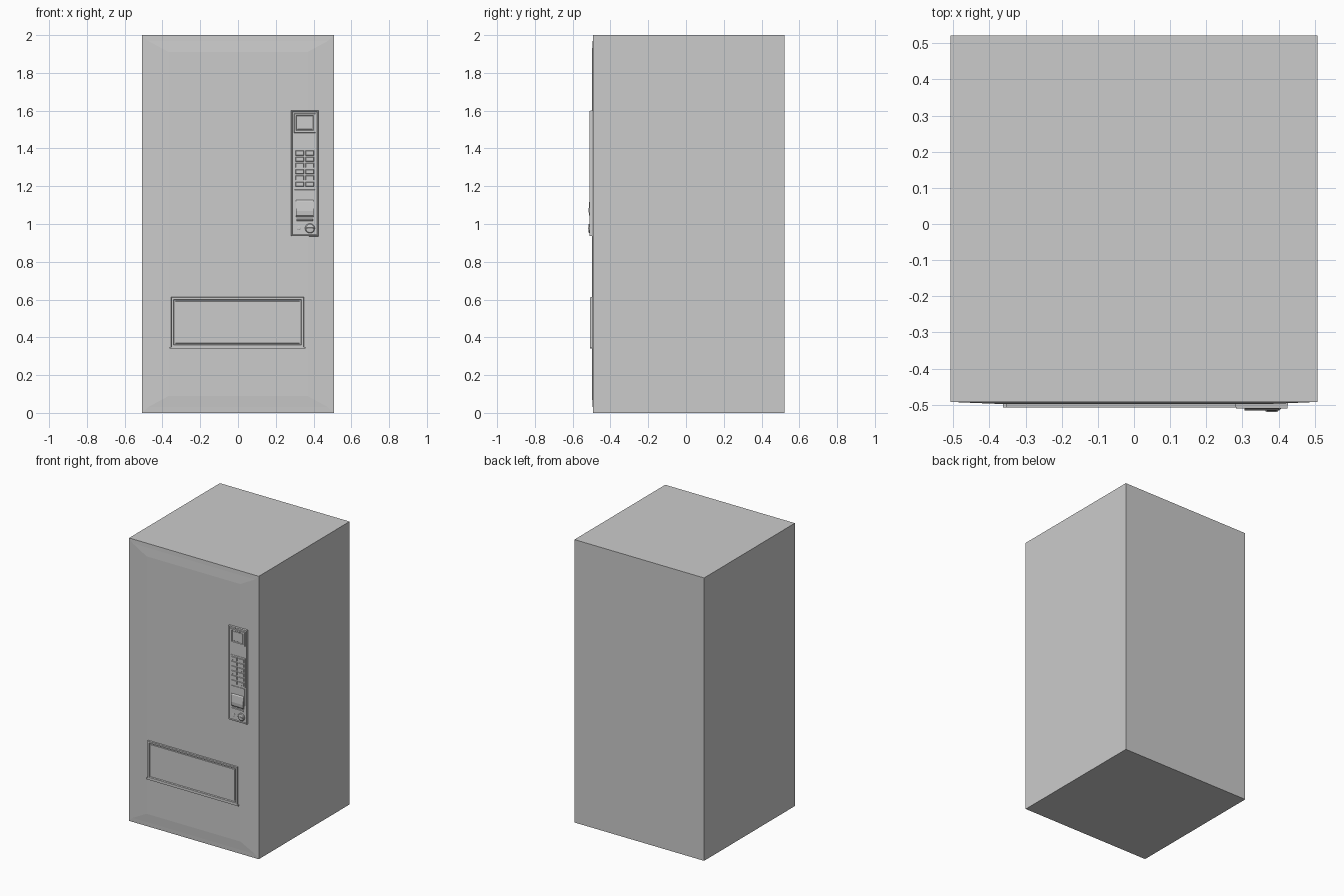
import bpy, bmesh
from math import sin, cos, tau

if "Cube" in bpy.data.objects:
    bpy.data.objects.remove(bpy.data.objects["Cube"])


def finish(name, bm, smooth=False):
    bmesh.ops.recalc_face_normals(bm, faces=bm.faces)
    mesh = bpy.data.meshes.new(name)
    bm.to_mesh(mesh)
    bm.free()
    ob = bpy.data.objects.new(name, mesh)
    bpy.context.collection.objects.link(ob)
    if smooth:
        bpy.context.view_layer.objects.active = ob
        ob.select_set(True)
        bpy.ops.object.shade_smooth_by_angle()
        ob.select_set(False)
    return ob


def skin(name, loops, smooth=False):
    """Closed solid through a list of equal-length point loops."""
    bm = bmesh.new()
    rings = [[bm.verts.new(p) for p in loop] for loop in loops]
    n = len(rings[0])
    for a, b in zip(rings, rings[1:]):
        for i in range(n):
            j = (i + 1) % n
            bm.faces.new((a[i], a[j], b[j], b[i]))
    bm.faces.new(rings[0])
    bm.faces.new(rings[-1])
    return finish(name, bm, smooth)


def panel(name, x0, x1, z0, z1, steps):
    """Nested rectangles: each step is (x inset, z inset, y)."""
    return skin(name, [[(x0 + i, y, z0 + k), (x1 - i, y, z0 + k),
                        (x1 - i, y, z1 - k), (x0 + i, y, z1 - k)]
                       for i, k, y in steps])


def lathe(name, x, z, profile, n=20):
    """Round part around a y axis: profile is (radius, y)."""
    return skin(name, [[(x + r * cos(tau * i / n), y, z + r * sin(tau * i / n))
                        for i in range(n)] for r, y in profile], True)


def frame(name, x0, x1, z0, z1, w, back, rim, floor):
    """Raised rim with a recessed flat middle."""
    return panel(name, x0, x1, z0, z1, [
        (0, 0, back), (0.003, 0.003, rim), (w, w, rim), (w + 0.003, w + 0.003, floor)])


# Cabinet with a very shallow bulge in its front
panel("cabinet", -0.507, 0.507, 0, 2, [
    (0, 0, 0.522), (0, 0, -0.492), (0.03, 0.03, -0.4935), (0.14, 0.09, -0.498)])

# Delivery hatch, sill and flap
frame("hatch_frame", -0.355, 0.35, 0.345, 0.615, 0.014, -0.49, -0.508, -0.500)
panel("hatch_sill", -0.362, 0.357, 0.340, 0.350, [(0, 0, -0.49), (0, 0, -0.508)])
panel("hatch_flap", -0.332, 0.327, 0.368, 0.592, [(0, 0, -0.499), (0.002, 0.002, -0.5025)])

# Control panel and display
frame("control_panel", 0.279, 0.427, 0.934, 1.602, 0.007, -0.49, -0.510, -0.505)
frame("display_bezel", 0.295, 0.412, 1.482, 1.586, 0.012, -0.503, -0.510, -0.506)
panel("display_screen", 0.313, 0.394, 1.500, 1.568, [(0, 0, -0.505), (0.002, 0.002, -0.507)])

# Keypad plate with rows of keys
panel("keypad_plate", 0.296, 0.411, 1.190, 1.400, [(0, 0, -0.503), (0.001, 0.001, -0.5065)])
for row in range(6):
    for col in range(2):
        x, z = 0.303 + col * 0.053, 1.198 + row * 0.033
        panel("key", x, x + 0.047, z, z + 0.026, [(0, 0, -0.505), (0.003, 0.003, -0.510)])

# Note slot with a projecting lip, and coin slot bar
panel("note_slot_plate", 0.298, 0.409, 1.060, 1.183, [(0, 0, -0.503), (0.002, 0.002, -0.507)])
skin("note_slot_lip", [[(x, -0.504, 1.130), (x, -0.512, 1.120), (x, -0.516, 1.070),
                        (x, -0.513, 1.045), (x, -0.504, 1.035)] for x in (0.306, 0.401)])
panel("coin_slot", 0.308, 0.398, 1.016, 1.028, [(0, 0, -0.503), (0.003, 0.003, -0.511)])

# Coin return knob with grip, and small lock
lathe("return_knob", 0.381, 0.977, [(0.026, -0.503), (0.026, -0.510), (0.022, -0.515), (0.012, -0.517)])
panel("knob_grip", 0.361, 0.401, 0.973, 0.981, [(0, 0, -0.512), (0.004, 0.001, -0.520)])
lathe("lock", 0.322, 0.977, [(0.010, -0.503), (0.010, -0.508), (0.007, -0.510)], 12)
